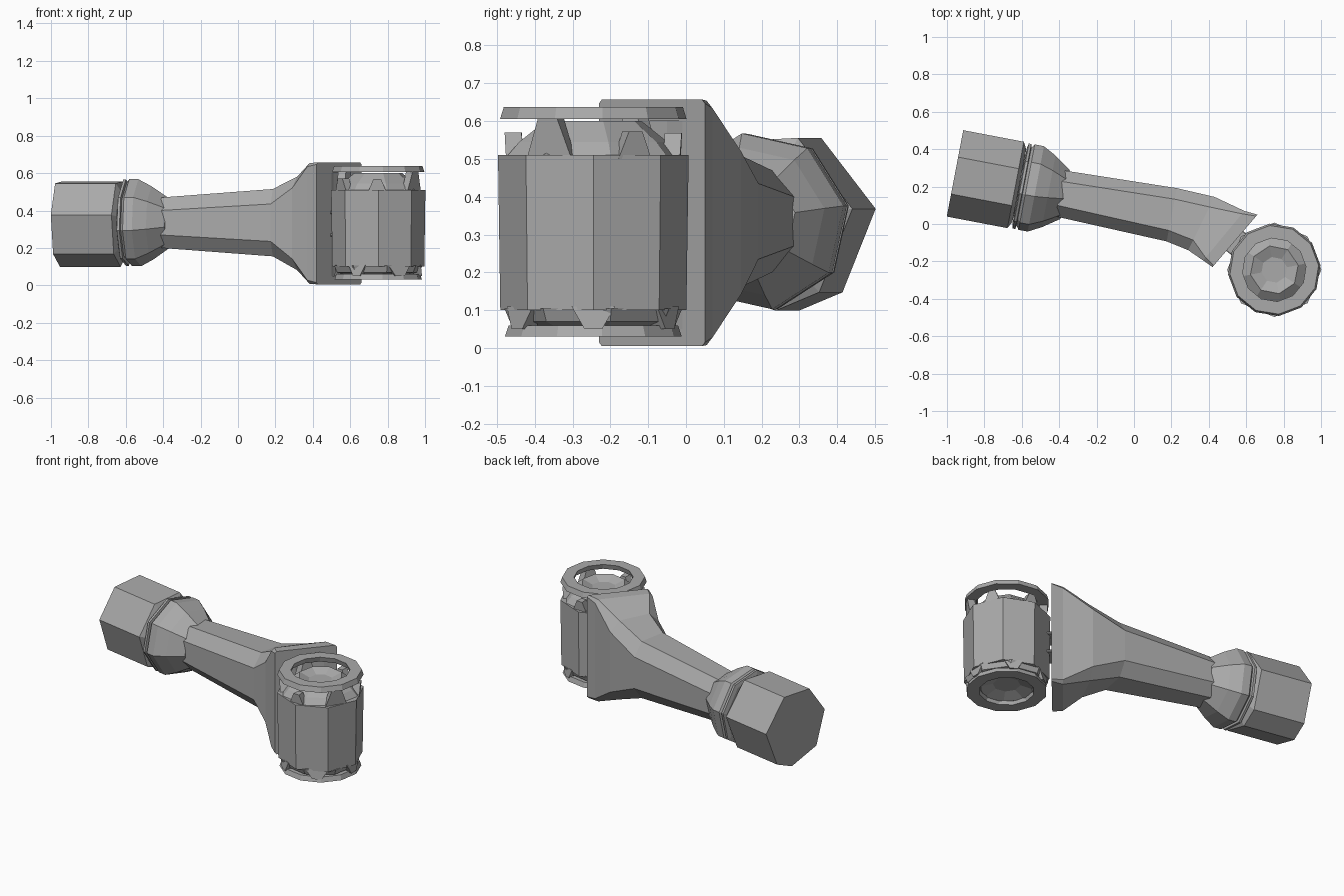
import bpy, bmesh, math, random
from mathutils import Vector

old = bpy.data.objects.get("Cube")
if old:
    bpy.data.objects.remove(old, do_unlink=True)
random.seed(4)

grey = bpy.data.materials.new("mid_grey")
grey.use_nodes = True
grey.diffuse_color = (0.4, 0.4, 0.4, 1)
grey.node_tree.nodes["Principled BSDF"].inputs["Base Color"].default_value = (0.4, 0.4, 0.4, 1)


def loft(name, rings, closed=False):
    """Skin a list of equal-length rings; cap the ends, or join last to first."""
    bm = bmesh.new()
    loops = [[bm.verts.new(p) for p in ring] for ring in rings]
    n = len(loops[0])
    pairs = list(zip(loops, loops[1:]))
    if closed:
        pairs.append((loops[-1], loops[0]))
    else:
        bm.faces.new(loops[0])
        bm.faces.new(loops[-1])
    for a, b in pairs:
        for i in range(n):
            j = (i + 1) % n
            bm.faces.new((a[i], a[j], b[j], b[i]))
    bmesh.ops.recalc_face_normals(bm, faces=bm.faces)
    mesh = bpy.data.meshes.new(name)
    bm.to_mesh(mesh)
    bm.free()
    mesh.materials.append(grey)
    obj = bpy.data.objects.new(name, mesh)
    bpy.context.collection.objects.link(obj)
    return obj


# Arm frame: the axis runs along U, sideways is V
ORIGIN = Vector((-0.957, 0.27, 0.335))
U = Vector((0.982, -0.187, 0))
V = Vector((0.187, 0.982, 0))
Z = Vector((0, 0, 1))


def round_ring(t, r, degrees):
    return [ORIGIN + U * t + V * r * math.cos(math.radians(d)) + Z * r * math.sin(math.radians(d))
            for d in degrees]


def bevel_ring(centre, side, w, h, bw, bh):
    """Rectangle with cut corners, half sizes w and h."""
    pts = [(w, h - bh), (w - bw, h), (bw - w, h), (-w, h - bh),
           (-w, bh - h), (bw - w, -h), (w - bw, -h), (w, bh - h)]
    return [centre + side * a + Z * b for a, b in pts]


def upright_ring(z, r, n, turn=0):
    return [Vector((0.75 + r * math.cos(2 * math.pi * i / n + turn),
                    -0.245 + r * math.sin(2 * math.pi * i / n + turn), z)) for i in range(n)]


# Far drum: uneven seven-sided barrel
seven = [8, 68, 118, 170, 225, 277, 308]
loft("end_drum", [round_ring(t, r, seven) for t, r in ((0, 0.238), (0.33, 0.238), (0.35, 0.2))])

# Collar and the thin core in the gap next to the drum
eight = [10 + 45 * i for i in range(8)]
loft("gap_core", [round_ring(t, 0.17, eight) for t in (0.34, 0.38)])
loft("collar_disc", [round_ring(t, r, eight) for t, r in ((0.352, 0.21), (0.358, 0.235), (0.372, 0.235), (0.378, 0.2))])
loft("collar", [round_ring(t, r, eight) for t, r in
                ((0.375, 0.215), (0.39, 0.236), (0.44, 0.236), (0.51, 0.198), (0.6, 0.135))])

# Tapered arm
start = bevel_ring(ORIGIN + U * 0.57, V, 0.125, 0.135, 0.06, 0.07)
finish = bevel_ring(ORIGIN + U * 1.18, V, 0.145, 0.18, 0.06, 0.08)
loft("arm", [start, finish])


# Flared bracket turning towards the head
def plate_ring(front, back, h, bevel):
    f, b = Vector((*front, 0.331)), Vector((*back, 0.331))
    side = (b - f).normalized()
    return bevel_ring((f + b) / 2, side, (b - f).length / 2, h, bevel, bevel)


bracket = loft("bracket", [
    finish,
    plate_ring((0.29, -0.14), (0.43, 0.145), 0.25, 0.06),
    plate_ring((0.37, -0.195), (0.59, 0.07), 0.323, 0.02),
    plate_ring((0.42, -0.23), (0.66, 0.05), 0.326, 0.01)])
cutter = loft("bracket_cutter", [upright_ring(z, 0.275, 24) for z in (0.05, 0.6)])
cutter.hide_render = True
cut = bracket.modifiers.new("hollow", "BOOLEAN")
cut.operation = "DIFFERENCE"
cut.solver = "EXACT"
cut.object = cutter
bpy.context.view_layer.objects.active = bracket
bpy.ops.object.modifier_apply(modifier=cut.name)
bpy.data.objects.remove(cutter, do_unlink=True)

# Pins between bracket and head
for label, z in (("lower", 0.27), ("upper", 0.39)):
    a, b = Vector((0.50, -0.06, z)), Vector((0.6, -0.14, z))
    across = Vector((0.62, 0.78, 0))
    loft(label + "_pin", [bevel_ring(p, across, 0.07, 0.008, 0.004, 0.004) for p in (a, b)])

# Head drum with stepped hubs at both ends
loft("head_drum", [upright_ring(z, r, 8) for z, r in ((0.1, 0.246), (0.51, 0.252))])
loft("top_hub", [upright_ring(z, r, 8, 0.2) for z, r in
                 ((0.505, 0.235), (0.545, 0.2), (0.6, 0.13), (0.575, 0.07))])
loft("bottom_hub", [upright_ring(z, r, 8, 0.2) for z, r in
                    ((0.105, 0.24), (0.07, 0.225), (0.05, 0.16), (0.075, 0.08))])


# Loose rings over the hubs
def band(name, low, high, outer, inner):
    loft(name, [upright_ring(z, r, 12, 0.1) for z, r in
                ((low, outer), (high, outer - 0.01), (high, inner), (low, inner + 0.01))], True)


band("top_ring", 0.605, 0.637, 0.248, 0.17)
band("bottom_ring", 0.03, 0.06, 0.235, 0.15)


# Angular ribs between drum and rings
def rib(name, angle, z0, z1):
    spread = random.uniform(0.2, 0.32)
    rings = []
    for z, s in ((z0, spread), (z1, spread * 0.4)):
        rings.append([Vector((0.75 + r * math.cos(angle + a), -0.245 + r * math.sin(angle + a), z))
                      for r, a in ((0.235, -s), (0.235, s), (0.19, s), (0.19, -s))])
    loft(name, rings)


for i in range(6):
    rib("top_rib_%d" % i, math.pi / 3 * i + 0.5, 0.5, random.uniform(0.56, 0.615))
    rib("bottom_rib_%d" % i, math.pi / 3 * i, 0.11, 0.05)
